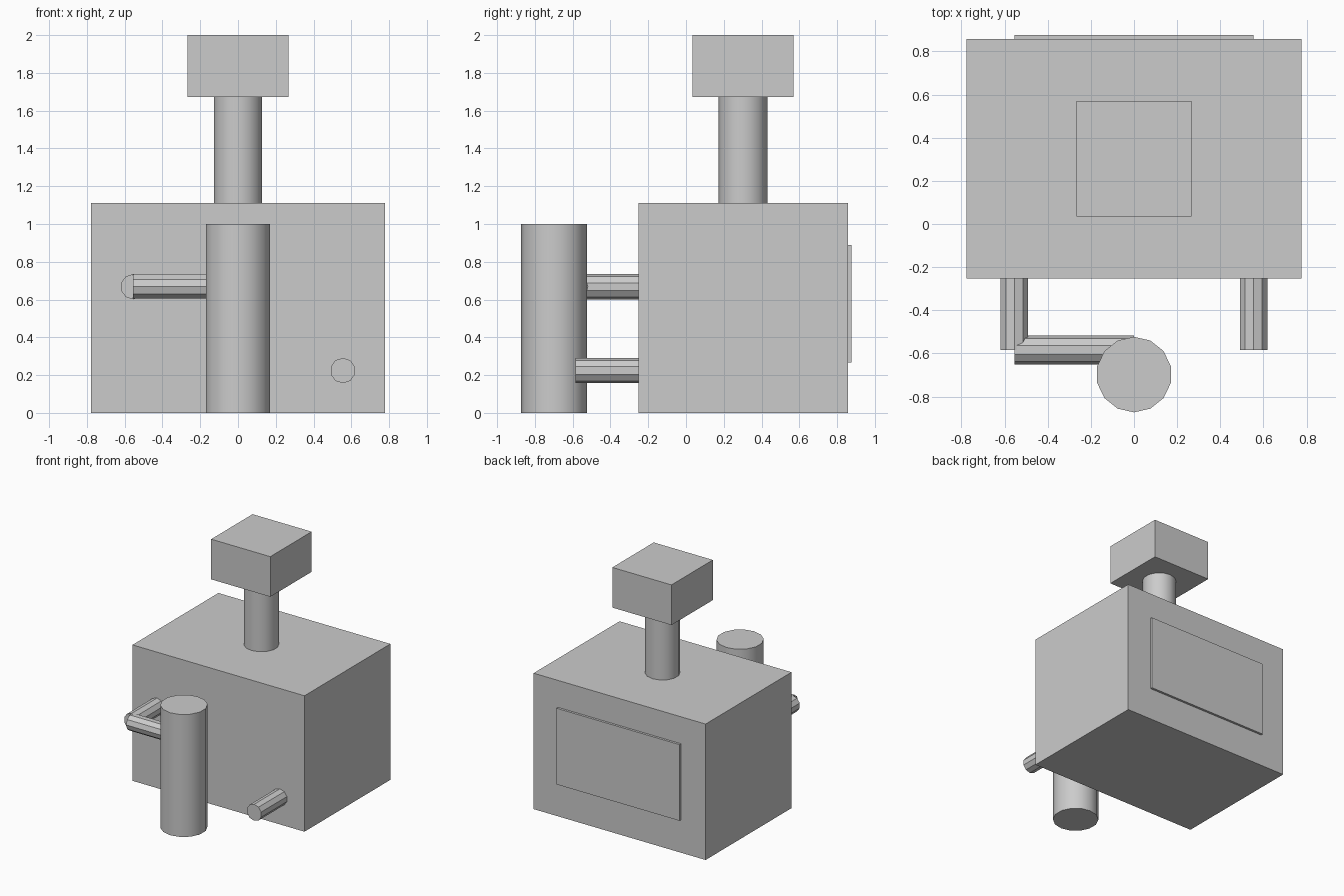
import bpy
from math import radians

cube = bpy.data.objects.get("Cube")
if cube:
    bpy.data.objects.remove(cube, do_unlink=True)

# One plain grey for the whole model
GREY = (0.6, 0.6, 0.6, 1)
grey = bpy.data.materials.new("plain_grey")
grey.use_nodes = True
grey.diffuse_color = GREY
grey.node_tree.nodes["Principled BSDF"].inputs["Base Color"].default_value = GREY


def finish(name):
    obj = bpy.context.object
    obj.name = name
    obj.data.materials.append(grey)
    return obj


def box(name, low, high):
    centre = [(a + b) / 2 for a, b in zip(low, high)]
    bpy.ops.mesh.primitive_cube_add(size=1, location=centre)
    obj = finish(name)
    obj.scale = [b - a for a, b in zip(low, high)]
    bpy.ops.object.transform_apply(location=False, rotation=False, scale=True)


def tube(name, start, length, radius, sides, axis="Z"):
    """Closed cylinder running from start along the positive axis."""
    i = "XYZ".index(axis)
    centre = list(start)
    centre[i] += length / 2
    turn = {"X": (0, radians(90), 0), "Y": (radians(90), 0, 0), "Z": (0, 0, 0)}[axis]
    bpy.ops.mesh.primitive_cylinder_add(vertices=sides, radius=radius, depth=length,
                                        location=centre, rotation=turn)
    finish(name)
    bpy.ops.object.shade_smooth_by_angle(angle=radians(30))


# Main housing and its rear panel
box("body", (-0.777, -0.252, 0), (0.777, 0.857, 1.11))
box("rear_panel", (-0.555, 0.857, 0.268), (0.555, 0.876, 0.89))

# Chimney with a square cap
tube("chimney", (0, 0.302, 1.11), 0.562, 0.13, 14)
box("chimney_cap", (-0.267, 0.035, 1.672), (0.267, 0.569, 2))

# Upright tank in front
tube("tank", (0, -0.698, 0), 1, 0.175, 14)

# Pipes: an elbow feeding the tank and a short outlet
PIPE = 0.067
tube("feed_pipe", (-0.555, -0.584, 0.668), 0.332, PIPE, 10, "Y")
tube("cross_pipe", (-0.555, -0.584, 0.668), 0.555, PIPE, 10, "X")
tube("outlet_pipe", (0.555, -0.584, 0.224), 0.332, PIPE, 10, "Y")
